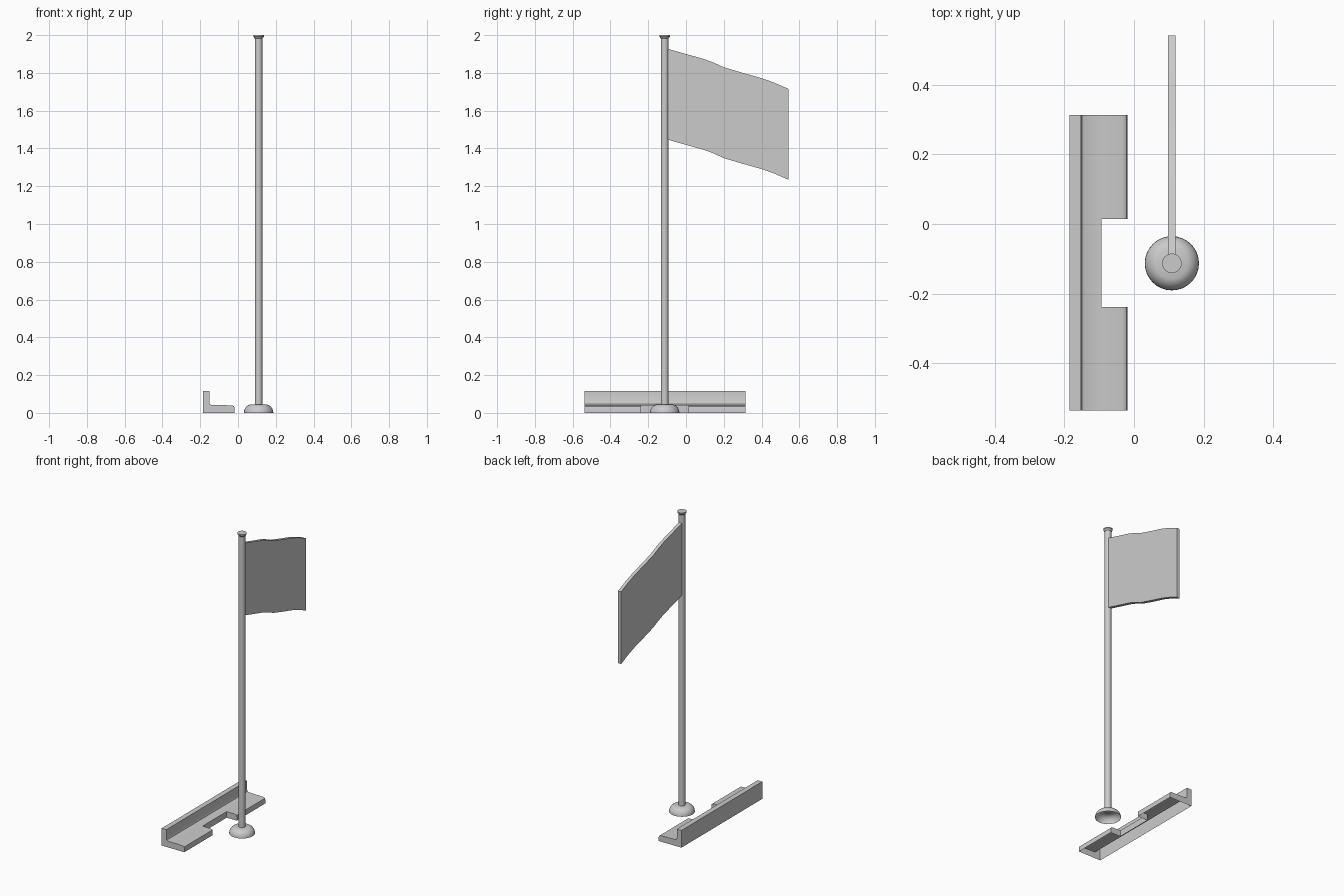
import bpy, bmesh, math

if "Cube" in bpy.data.objects:
    bpy.data.objects.remove(bpy.data.objects["Cube"])

PX, PY = 0.109, -0.113  # pole axis


def finish(bm, name, angle=35):
    bmesh.ops.remove_doubles(bm, verts=bm.verts, dist=0.0005)
    bmesh.ops.recalc_face_normals(bm, faces=bm.faces)
    me = bpy.data.meshes.new(name)
    bm.to_mesh(me)
    bm.free()
    ob = bpy.data.objects.new(name, me)
    bpy.context.collection.objects.link(ob)
    bpy.ops.object.select_all(action='DESELECT')
    ob.select_set(True)
    bpy.context.view_layer.objects.active = ob
    bpy.ops.object.shade_smooth_by_angle(angle=math.radians(angle))
    return ob


def lathe(name, profile, steps=32):
    bm = bmesh.new()
    vs = [bm.verts.new((PX + r, PY, z)) for r, z in profile]
    es = [bm.edges.new(p) for p in zip(vs, vs[1:])]
    bmesh.ops.spin(bm, geom=vs + es, cent=(PX, PY, 0), axis=(0, 0, 1),
                   angle=math.tau, steps=steps)
    return finish(bm, name)


# Domed foot, open underneath
lathe("pole_base", [(0.078, 0), (0.077, 0.011), (0.073, 0.022), (0.066, 0.032),
                    (0.056, 0.040), (0.045, 0.044), (0, 0.045)])

# Pole and flared cap
lathe("pole", [(0.02, 0.04), (0.02, 1.99)])
lathe("pole_cap", [(0.019, 1.98), (0.028, 1.992), (0.028, 2.0), (0, 2.0)])

# Drooping flag: sheared sheet with a gentle wave along its edge
EDGE = [(-0.105, 1.93), (0.0, 1.90), (0.10, 1.872), (0.15, 1.853), (0.20, 1.83),
        (0.30, 1.80), (0.40, 1.772), (0.47, 1.747), (0.543, 1.715)]
bm = bmesh.new()
rings = [[bm.verts.new((PX + sx * 0.011, y, z - d))
          for sx, d in ((-1, 0), (1, 0), (1, 0.481), (-1, 0.481))] for y, z in EDGE]
for a, b in zip(rings, rings[1:]):
    for i in range(4):
        j = (i + 1) % 4
        bm.faces.new((a[i], a[j], b[j], b[i]))
bm.faces.new(rings[0])
bm.faces.new(rings[-1])
finish(bm, "flag")

# L-shaped kerb shell with a notch in its front edge, open underneath
BODY = [(-0.186, 0), (-0.186, 0.115), (-0.152, 0.115), (-0.152, 0.053),
        (-0.149, 0.046), (-0.142, 0.042), (-0.093, 0.041)]
LIP = [(-0.034, 0.040), (-0.026, 0.038), (-0.021, 0.034), (-0.019, 0.027), (-0.019, 0)]
NOTCH = [(-0.093, 0)]
Y = [-0.537, -0.239, 0.014, 0.314]
bm = bmesh.new()


def cap(points, y):
    bm.faces.new([bm.verts.new((x, y, z)) for x, z in points])


for tail, y0, y1 in zip((LIP, NOTCH, LIP), Y, Y[1:]):
    pts = BODY + tail
    for (xa, za), (xb, zb) in zip(pts, pts[1:]):
        bm.faces.new([bm.verts.new(c) for c in
                      ((xa, y0, za), (xb, y0, zb), (xb, y1, zb), (xa, y1, za))])
for y in (Y[0], Y[3]):
    cap(BODY + LIP, y)
for y in (Y[1], Y[2]):
    cap(NOTCH + BODY[-1:] + LIP, y)
finish(bm, "kerb")
